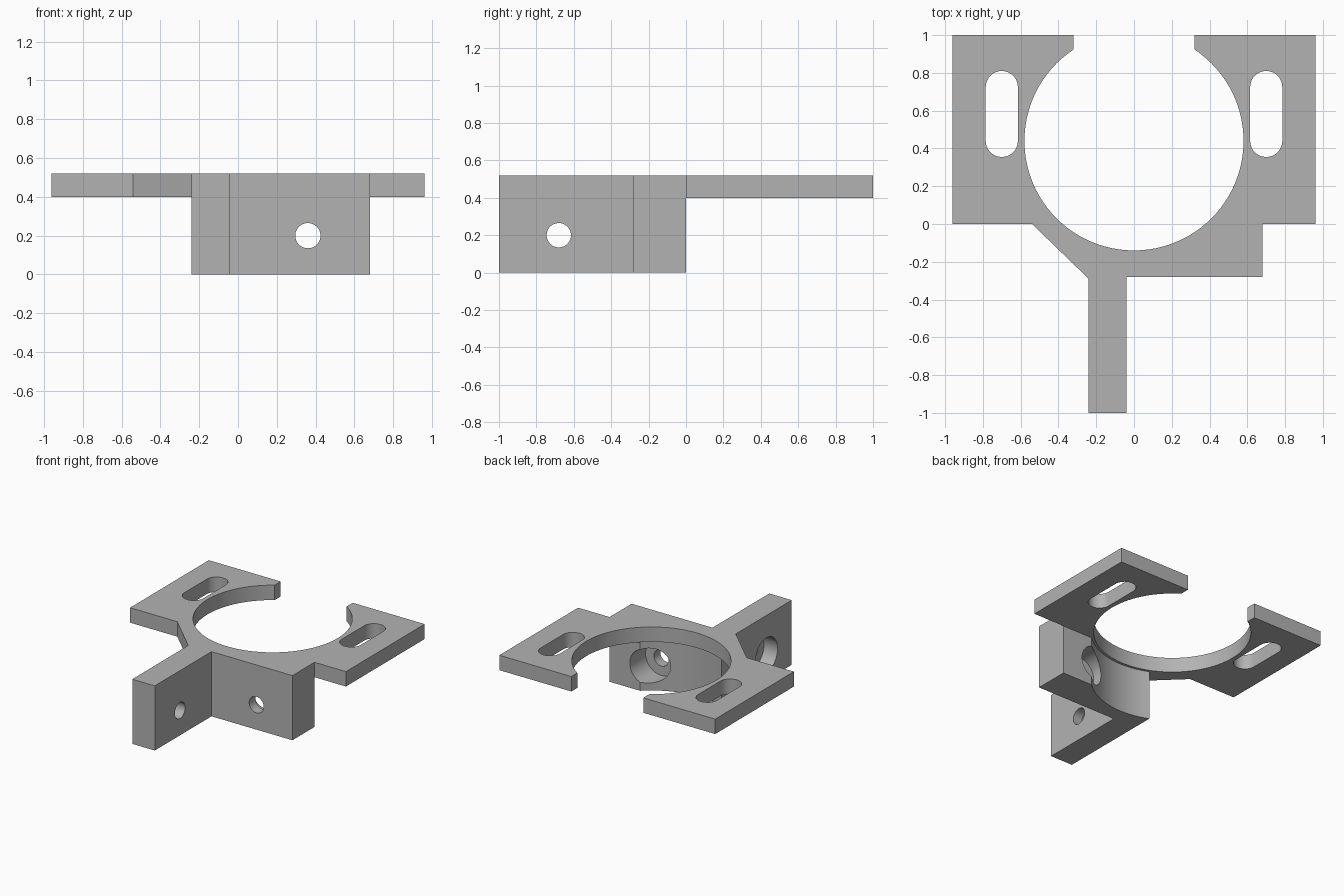
import bpy, bmesh, math
from mathutils import Matrix, Vector

cube = bpy.data.objects.get("Cube")
if cube:
    bpy.data.objects.remove(cube, do_unlink=True)

grey = bpy.data.materials.new("plain grey")
grey.use_nodes = True
colour = (0.45, 0.45, 0.45, 1)
grey.diffuse_color = colour
grey.node_tree.nodes["Principled BSDF"].inputs["Base Color"].default_value = colour

TOP, UNDER = 0.52, 0.40        # plate surfaces
RING_Y, RING_R = 0.44, 0.58    # large round opening
HOLE_Z = 0.20                  # height of both screw holes


def prism(name, outline, z0, z1):
    """Extrude a closed outline straight up."""
    bm = bmesh.new()
    face = bm.faces.new([bm.verts.new((x, y, z0)) for x, y in outline])
    moved = bmesh.ops.extrude_face_region(bm, geom=[face])["geom"]
    bmesh.ops.translate(bm, vec=(0, 0, z1 - z0),
                        verts=[v for v in moved if isinstance(v, bmesh.types.BMVert)])
    bmesh.ops.recalc_face_normals(bm, faces=bm.faces)
    mesh = bpy.data.meshes.new(name)
    bm.to_mesh(mesh)
    bm.free()
    mesh.materials.append(grey)
    obj = bpy.data.objects.new(name, mesh)
    bpy.context.collection.objects.link(obj)
    return obj


def arc(cx, cy, r, start, end, steps):
    angles = [math.radians(start + (end - start) * i / steps) for i in range(steps + 1)]
    return [(cx + r * math.cos(a), cy + r * math.sin(a)) for a in angles]


def circle(cx, cy, r, steps):
    return arc(cx, cy, r, 0, 360, steps)[:-1]


def rod(name, r, start, end):
    """Round cutter running between two points."""
    start, end = Vector(start), Vector(end)
    axis = end - start
    obj = prism(name, circle(0, 0, r, 48), 0, axis.length)
    obj.data.transform(Matrix.Translation(start) @ axis.to_track_quat("Z", "Y").to_matrix().to_4x4())
    return obj


def combine(target, other, operation):
    """Apply a boolean and discard the second object."""
    other.hide_render = True
    mod = target.modifiers.new(operation.lower(), "BOOLEAN")
    mod.operation, mod.solver, mod.object = operation, "EXACT", other
    bpy.ops.object.select_all(action="DESELECT")
    bpy.context.view_layer.objects.active = target
    target.select_set(True)
    bpy.ops.object.modifier_apply(modifier=mod.name)
    bpy.data.objects.remove(other, do_unlink=True)


# Flat clamp plate, including the tops of the arm and mounting block
bracket = prism("bracket", [
    (-0.96, 1), (-0.96, 0), (-0.54, 0), (-0.24, -0.29), (-0.24, -1), (-0.04, -1),
    (-0.04, -0.28), (0.68, -0.28), (0.68, 0), (0.96, 0), (0.96, 1)], UNDER, TOP)
combine(bracket, prism("ring_cutter", circle(0, RING_Y, RING_R, 96), 0.3, 0.6), "DIFFERENCE")
combine(bracket, prism("mouth_cutter", [(-0.32, 0.8), (0.32, 0.8), (0.32, 1.1), (-0.32, 1.1)],
                       0.3, 0.6), "DIFFERENCE")

# Rounded adjustment slots
for side in (-1, 1):
    slot = arc(side * 0.7, 0.725, 0.085, 0, 180, 24) + arc(side * 0.7, 0.44, 0.085, 180, 360, 24)
    combine(bracket, prism("slot_cutter", slot, 0.3, 0.6), "DIFFERENCE")

# Mounting block and arm below the plate, with slightly wider round relief
lower = prism("lower_block", [
    (-0.24, 0), (-0.24, -1), (-0.04, -1), (-0.04, -0.28), (0.68, -0.28), (0.68, 0)], 0, UNDER)
combine(lower, prism("relief_cutter", circle(0, RING_Y, 0.60, 96), -0.1, 0.5), "DIFFERENCE")

# Screw holes with wide counterbores on the hidden sides
for name, r, start, end in (
        ("block_hole", 0.065, (0.36, -0.4, HOLE_Z), (0.36, 0.1, HOLE_Z)),
        ("block_counterbore", 0.14, (0.36, -0.2, HOLE_Z), (0.36, 0.1, HOLE_Z)),
        ("arm_hole", 0.065, (-0.4, -0.68, HOLE_Z), (0.1, -0.68, HOLE_Z)),
        ("arm_counterbore", 0.14, (-0.4, -0.68, HOLE_Z), (-0.12, -0.68, HOLE_Z))):
    combine(lower, rod(name, r, start, end), "DIFFERENCE")

# Join into one solid part with crisp edges
combine(bracket, lower, "UNION")
bpy.ops.object.shade_smooth_by_angle(angle=math.radians(30))
